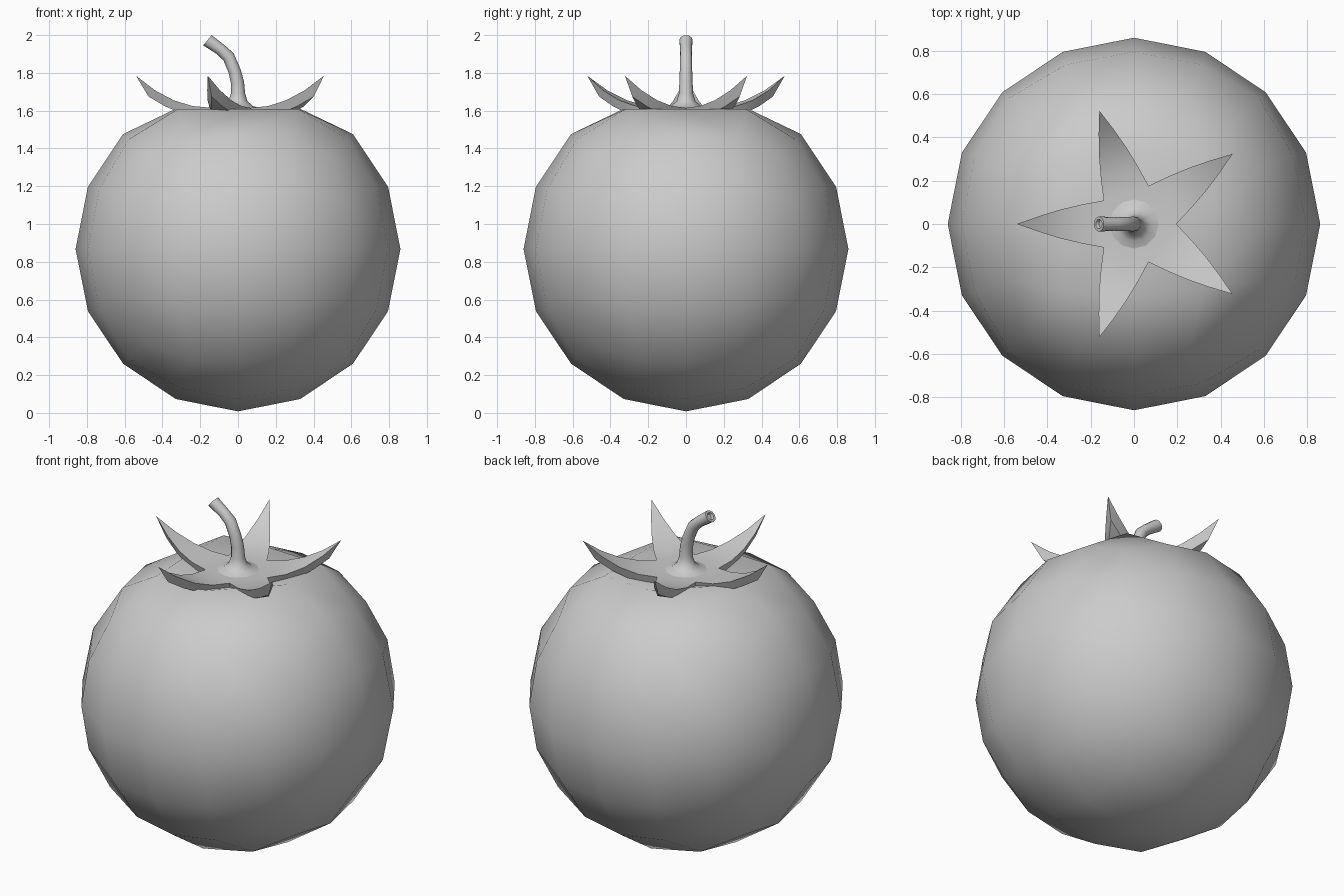
import bpy, bmesh
from math import sin, cos, pi, radians
from mathutils import Vector

if "Cube" in bpy.data.objects:
    bpy.data.objects.remove(bpy.data.objects["Cube"])


def finish(bm, name, angle):
    bmesh.ops.recalc_face_normals(bm, faces=bm.faces[:])
    mesh = bpy.data.meshes.new(name)
    bm.to_mesh(mesh)
    bm.free()
    obj = bpy.data.objects.new(name, mesh)
    bpy.context.collection.objects.link(obj)
    bpy.ops.object.select_all(action='DESELECT')
    obj.select_set(True)
    bpy.context.view_layer.objects.active = obj
    bpy.ops.object.shade_smooth_by_angle(angle=radians(angle))
    return obj


def bridge(bm, a, b):
    n = len(a)
    for i in range(n):
        bm.faces.new((a[i], a[(i + 1) % n], b[(i + 1) % n], b[i]))


# Fruit: rounded cube sphere with a dimpled top
R, CZ = 0.86, 0.868
bm = bmesh.new()
bmesh.ops.create_cube(bm, size=2)
for step in range(2):
    for v in bm.verts:
        v.co.normalize()
    bmesh.ops.subdivide_edges(bm, edges=bm.edges[:], cuts=1, use_grid_fill=True)
for v in bm.verts:
    v.co = v.co.normalized() * R
    v.co.z += CZ
    r = v.co.xy.length
    if v.co.z > 1.55:
        v.co.z = 1.53 if r < 0.1 else 1.61
finish(bm, "fruit", 80)

# Calyx: five-pointed leaf star, upper layer and smaller lower layer
STEPS = 4
NOTCH, TIP, CX = 0.185, 0.55, 0.01


def star_loop(bm, scale, base_z, rise):
    # rows of each leaf: left edge, middle, right edge, meeting at the tip
    hub = bm.verts.new((CX, 0, base_z))
    notches, outline = [], []
    for k in range(5):
        a = 2 * pi * k / 5
        notches.append(bm.verts.new((CX + NOTCH * scale * cos(a), NOTCH * scale * sin(a), base_z)))
    for k in range(5):
        mid = 2 * pi * k / 5 + pi / 5
        u = Vector((cos(mid), sin(mid), 0))
        w = Vector((-sin(mid), cos(mid), 0))
        r0, h0 = NOTCH * cos(pi / 5), NOTCH * sin(pi / 5)
        left, right = [notches[k]], [notches[(k + 1) % 5]]
        for s in range(1, STEPS):
            t = s / STEPS
            r = r0 + (TIP - r0) * t
            h = h0 * (1 - t) + 0.012 * sin(pi * t)
            z = Vector((CX, 0, base_z + rise * t ** 2.1))
            left.append(bm.verts.new((u * r - w * h) * scale + z))
            right.append(bm.verts.new((u * r + w * h) * scale + z))
        tip = bm.verts.new(u * TIP * scale + Vector((CX, 0, base_z + rise)))
        bm.faces.new((hub, left[0], right[0]))
        for s in range(STEPS - 1):
            bm.faces.new((left[s], left[s + 1], right[s + 1], right[s]))
        bm.faces.new((left[-1], tip, right[-1]))
        outline += left + [tip] + right[:0:-1]
    return outline


bm = bmesh.new()
upper = star_loop(bm, 1.0, 1.615, 0.17)
lower = star_loop(bm, 0.88, 1.56, 0.115)
bridge(bm, upper, lower)
finish(bm, "calyx", 40)

# Stem: flared base, bent tube, hollowed end; rows are x, z, tilt, radius
rows = [
    (0, 1.612, 0, 0.125), (0, 1.624, 0, 0.08), (0, 1.65, 0, 0.05),
    (0, 1.69, 0, 0.038), (-0.003, 1.75, 8, 0.035), (-0.018, 1.81, 18, 0.033),
    (-0.05, 1.885, 36, 0.033), (-0.09, 1.922, 48, 0.031), (-0.162, 1.973, 50, 0.035),
    (-0.162, 1.973, 50, 0.022), (-0.15, 1.963, 50, 0.018),
]
SIDES = 12
bm = bmesh.new()
rings = []
for x, z, tilt, r in rows:
    t = radians(tilt)
    rings.append([bm.verts.new((x + r * cos(a) * cos(t), r * sin(a), z + r * cos(a) * sin(t)))
                  for a in (2 * pi * i / SIDES for i in range(SIDES))])
for a, b in zip(rings, rings[1:]):
    bridge(bm, a, b)
bm.faces.new(rings[0])
bm.faces.new(rings[-1])
finish(bm, "stem", 50)
